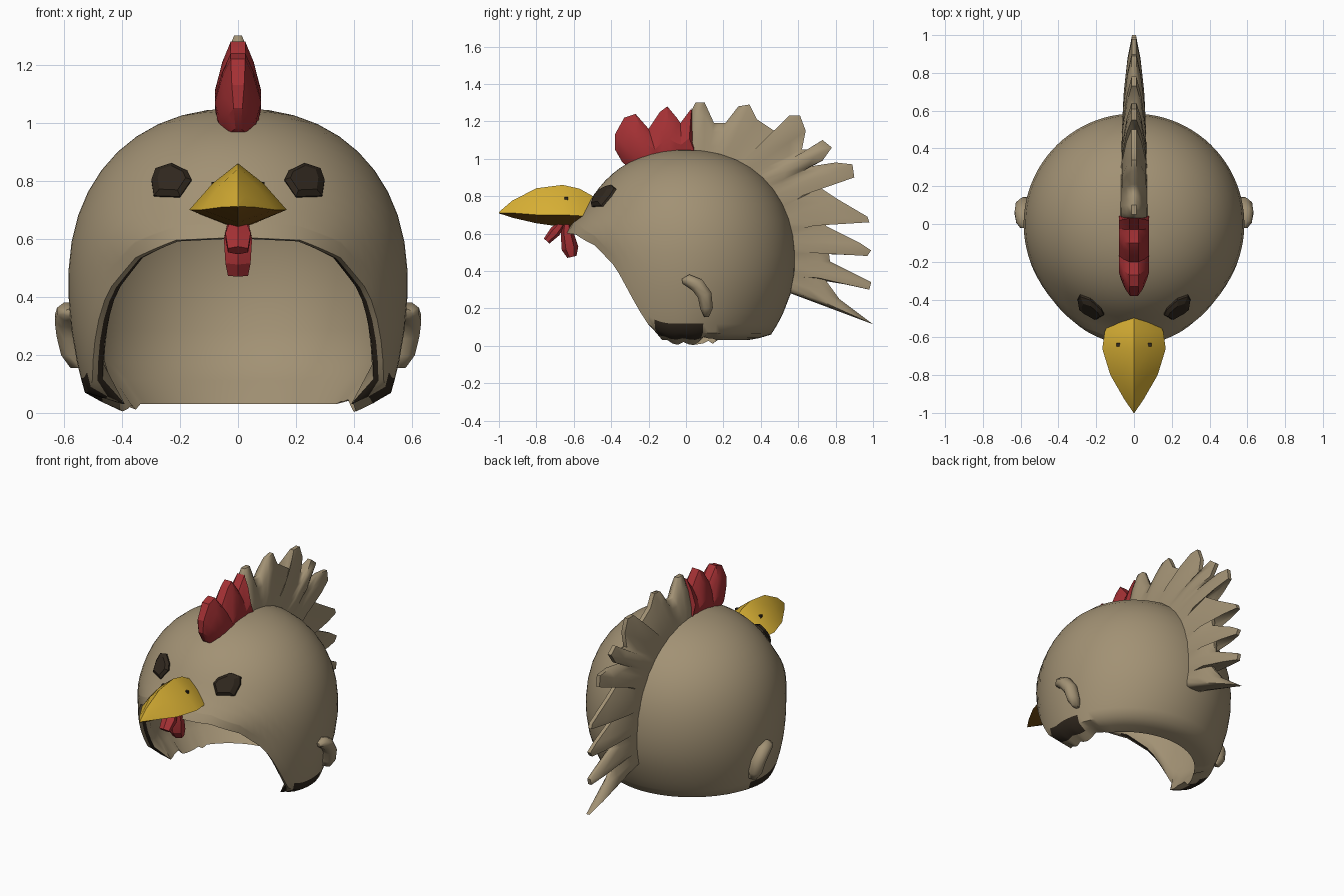
import bpy, bmesh, math, random
from mathutils import Vector

if "Cube" in bpy.data.objects:
    bpy.data.objects.remove(bpy.data.objects["Cube"])

random.seed(4)


def material(name, rgb):
    m = bpy.data.materials.new(name)
    m.diffuse_color = (*rgb, 1)
    m.use_nodes = True
    m.node_tree.nodes["Principled BSDF"].inputs["Base Color"].default_value = m.diffuse_color
    return m


TAN = material("tan", (0.36, 0.285, 0.175))
DARK = material("dark brown", (0.03, 0.021, 0.013))
GOLD = material("gold", (0.69, 0.435, 0.035))
UNDER = material("brown orange", (0.2, 0.085, 0.008))
RED = material("red", (0.37, 0.03, 0.034))


def finish(name, bm, mats, angle=35):
    bmesh.ops.remove_doubles(bm, verts=bm.verts, dist=0.0005)
    bmesh.ops.recalc_face_normals(bm, faces=bm.faces)
    me = bpy.data.meshes.new(name)
    bm.to_mesh(me)
    bm.free()
    ob = bpy.data.objects.new(name, me)
    bpy.context.collection.objects.link(ob)
    for m in mats:
        me.materials.append(m)
    bpy.ops.object.select_all(action='DESELECT')
    ob.select_set(True)
    bpy.context.view_layer.objects.active = ob
    bpy.ops.object.shade_smooth_by_angle(angle=math.radians(angle))
    return ob


def lerp_table(table, x):
    for (a, va), (b, vb) in zip(table, table[1:]):
        if x <= b:
            return va + (vb - va) * (x - a) / (b - a)
    return table[-1][1]


def loft(bm, rings):
    """Joins rings of equal length with quads and caps the ends."""
    vs = [[bm.verts.new(p) for p in r] for r in rings]
    for a, b in zip(vs, vs[1:]):
        n = len(a)
        for i in range(n):
            bm.faces.new((a[i], a[(i + 1) % n], b[(i + 1) % n], b[i]))
    bm.faces.new(vs[0])
    bm.faces.new(vs[-1])


# Helmet shell: columns around the head with an arched face opening
def radius(z, t):
    c = math.cos(t)
    if z > 0.45:
        r = 0.585 * max(0, 1 - ((z - 0.45) / 0.6) ** 2.2) ** (1 / 2.2)
    else:
        r = 0.585 - (0.06 + 0.07 * max(0, -c)) * ((0.45 - z) / 0.39) ** 2
    return r + 0.068 * max(0, c) ** 4 * math.exp(-((z - 0.6) / 0.1) ** 2)


EDGE = [(0, 0.605), (20, 0.595), (36, 0.535), (50, 0.42), (58, 0.29),
        (62, 0.21), (69, 0.1), (78, 0.07), (180, 0.06)]
COLS, ROWS = 90, 15


def column(k):
    deg = k * 360 / COLS
    t, side = math.radians(deg), min(deg, 360 - deg)
    low = lerp_table(EDGE, side)
    heights = [low + (1.05 - low) * math.cos(i / (ROWS - 1) * math.pi / 2) for i in range(1, ROWS)]
    heights.insert(-1, low + 0.05)
    out = [(radius(z, t), z) for z in heights]
    inner = [(r * 0.9, 0.45 + (z - 0.45) * 0.9 if z > 0.45 else z) for r, z in out]
    r, z = out[-1]
    if side > 68:   # inward curled, torn neck hem below the cheeks and back
        hr = 0.41 - 0.08 * max(0, -math.cos(t))
        inner[-2] = ((inner[-2][0] + hr) / 2 + 0.02, inner[-2][1])
        inner[-1] = (hr, random.uniform(0.0, 0.05) if 78 < side < 115 else 0.03)
    else:
        inner[-1] = (r * 0.93, z)
    mid = ((r + inner[-1][0]) / 2, (z + inner[-1][1]) / 2 - 0.004)
    prof = out + [mid] + inner[::-1]
    return [Vector((r * math.sin(t), -r * math.cos(t), z)) for r, z in prof]


bm = bmesh.new()
cols = [[bm.verts.new(p) for p in column(k)] for k in range(COLS)]
top, under = bm.verts.new((0, 0, 1.05)), bm.verts.new((0, 0, 0.99))
for k in range(COLS):
    a, b = cols[k], cols[(k + 1) % COLS]
    side = min(k + 0.5, COLS - k - 0.5) * 360 / COLS
    bm.faces.new((top, a[0], b[0]))
    bm.faces.new((under, b[-1], a[-1]))
    for i in range(len(a) - 1):
        f = bm.faces.new((a[i], a[i + 1], b[i + 1], b[i]))
        cheek = 70 < side < 102 and i in (ROWS - 2, ROWS - 1)
        lip = 30 < side < 72 and i == ROWS
        f.material_index = int(cheek or lip)
finish("helmet_shell", bm, [TAN, DARK], 50)


# Thin ridges standing on the head (outline points are y, z)
def ridge(name, outer, inner, widths, mat, angle, scale):
    bm = bmesh.new()
    rings = []
    for i, ((py, pz), (qy, qz)) in enumerate(zip(outer, inner)):
        ring = [(h * scale(i), qy + (py - qy) * u, qz + (pz - qz) * u) for u, h in widths]
        rings.append(ring + [(-x, y, z) for x, y, z in reversed(ring)])
    loft(bm, rings)
    finish(name, bm, [mat], angle)


MANE = [(.02, 1.1), (.02, 1.24), (.05, 1.3), (.1, 1.3), (.15, 1.19), (.21, 1.19),
        (.28, 1.28), (.34, 1.29), (.38, 1.21), (.5, 1.13), (.55, 1.23), (.61, 1.23),
        (.64, 1.15), (.62, 1.05), (.66, 1.05), (.73, 1.1), (.78, 1.06), (.73, .99),
        (.67, .96), (.8, .98), (.89, .97), (.9, .9), (.79, .88), (.68, .87),
        (.8, .79), (.97, .69), (.98, .66), (.74, .7), (.75, .64), (.93, .55),
        (.99, .51), (.97, .48), (.76, .53), (.77, .45), (.99, .34), (.98, .3),
        (.74, .36), (.82, .25), (1.0, .115), (.56, .28)]
n = len(MANE) - 1
arc = [math.radians(88 - 104 * i / n) for i in range(n + 1)]
ridge("feather_mane", MANE, [(.56 * math.cos(a), .45 + .57 * math.sin(a)) for a in arc],
      [(0, .075), (.35, .066), (.75, .042), (1, .014)], TAN, 60, lambda i: 1 - .25 * i / n)

COMB = [(-.34, .98), (-.38, 1.05), (-.38, 1.13), (-.33, 1.22), (-.27, 1.24), (-.2, 1.16),
        (-.14, 1.25), (-.1, 1.28), (-.05, 1.22), (-.03, 1.19), (.03, 1.27), (.045, 1.1)]
m = len(COMB) - 1
ridge("red_comb", COMB, [(-.3 + .34 * i / m, .95 + .06 * i / m) for i in range(m + 1)],
      [(0, .065), (.4, .08), (.75, .055), (1, .025)], RED, 25, lambda i: min(1, .35 + .25 * i))

# Beak: stations of y, half width, top, middle, bottom
bm = bmesh.new()
rings = []
for y, w, zt, zm, zb in [(-1, .002, .715, .711, .708), (-.93, .05, .775, .71, .685),
                         (-.8, .125, .842, .70, .655), (-.66, .168, .86, .70, .635),
                         (-.57, .155, .84, .695, .63), (-.48, .11, .79, .695, .64)]:
    zu = zm + (zt - zm) * 0.57
    rings.append([(0, y, zt), (w * .52, y, zu), (w, y, zm), (0, y, zb),
                  (-w, y, zm), (-w * .52, y, zu)])
loft(bm, rings)
bmesh.ops.recalc_face_normals(bm, faces=bm.faces)
for f in bm.faces:
    f.material_index = int(f.normal.z < -0.3)
finish("beak", bm, [GOLD, UNDER], 30)


# Tubes bent in the y-z plane: points are x, y, z, x radius, in-plane radius
def tube(name, pts, mat, sides, angle):
    bm = bmesh.new()
    c = [Vector(p[:3]) for p in pts]
    rings = []
    for i, p in enumerate(pts):
        d = (c[min(i + 1, len(c) - 1)] - c[max(i - 1, 0)]).normalized()
        across = Vector((0, -d.z, d.y))
        ring = []
        for j in range(sides):
            a = 2 * math.pi * (j + .5) / sides
            ring.append(c[i] + Vector((math.cos(a) * p[3], 0, 0)) + across * math.sin(a) * p[4])
        rings.append(ring)
    loft(bm, rings)
    finish(name, bm, [mat], angle)


# Wattles under the beak
tube("rear_wattle", [(0, -.64, .66, .04, .02), (0, -.635, .6, .056, .035),
                     (0, -.62, .52, .05, .045), (0, -.61, .475, .04, .025)], RED, 6, 20)
tube("front_wattle", [(0, -.66, .66, .03, .02), (0, -.70, .61, .05, .03),
                      (0, -.745, .56, .04, .02)], RED, 6, 20)

# Nostrils, eyes and side tufts, mirrored left and right
EYE = [(.16, .80), (.175, .83), (.23, .856), (.285, .838), (.298, .80), (.29, .745), (.2, .742)]
for s, side in ((1, "right"), (-1, "left")):
    bm = bmesh.new()
    rings = []
    for grow, lift in ((1, -.02), (1, .012), (.7, .03)):
        ring = []
        for x, z in EYE:
            x, z = .228 + (x - .228) * grow, .80 + (z - .80) * grow
            r = radius(z, math.asin(x / .5))
            y = -math.sqrt(r * r - x * x)
            ring.append(Vector((s * x, y, z)) + Vector((0, y, .5 * (z - .45))).normalized() * lift)
        rings.append(ring)
    loft(bm, rings)
    finish(side + "_eye", bm, [DARK], 25)

    bm = bmesh.new()
    bmesh.ops.create_cube(bm, size=0.018)
    bmesh.ops.translate(bm, verts=bm.verts, vec=(s * .083, -.64, .787))
    finish(side + "_nostril", bm, [DARK])

    tube(side + "_tuft", [(s * .57, -.02, .345, .035, .015), (s * .582, .01, .35, .045, .035),
                          (s * .588, .06, .325, .047, .042), (s * .582, .1, .27, .047, .042),
                          (s * .568, .11, .2, .045, .038), (s * .55, .11, .155, .03, .015)],
         TAN, 8, 60)
